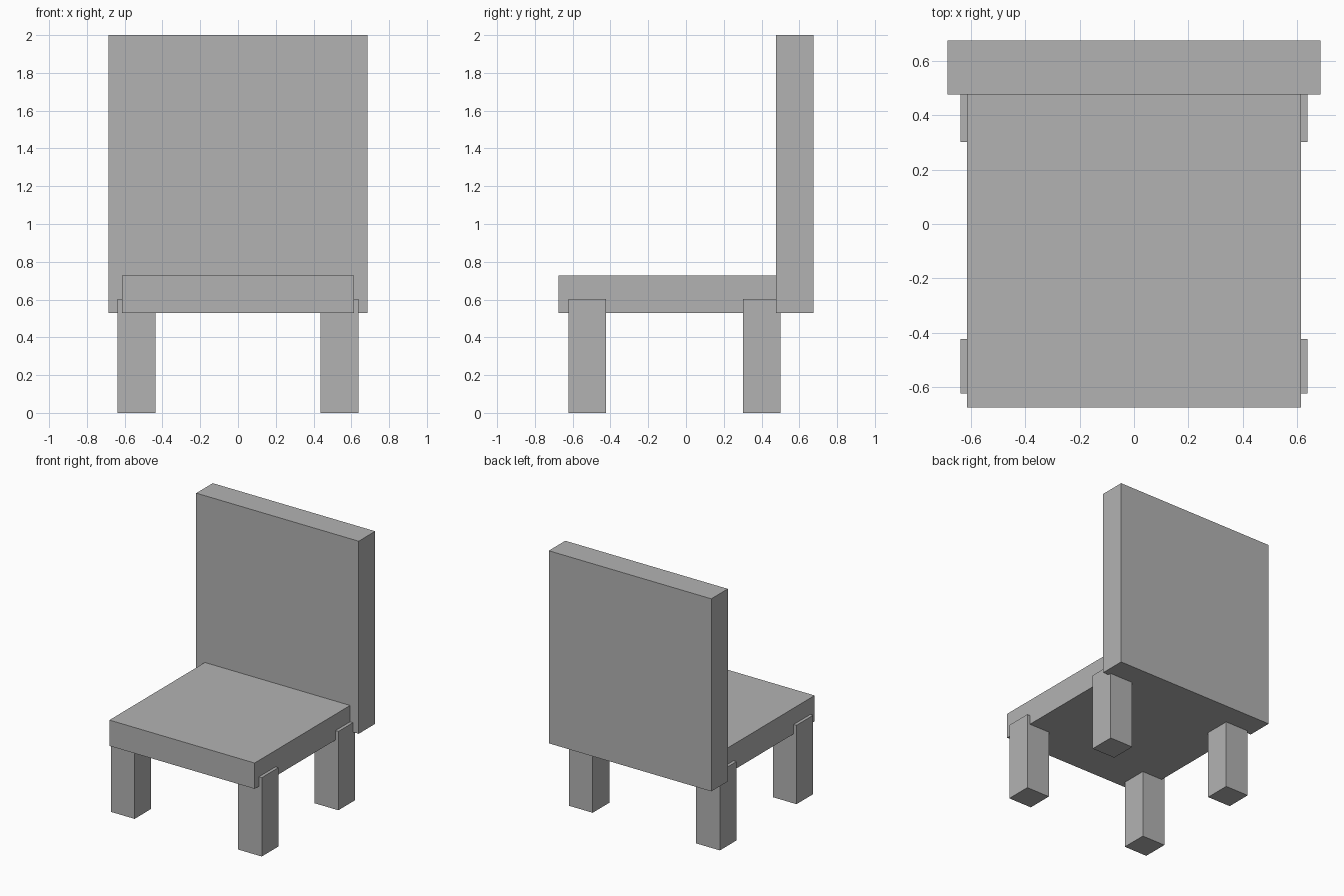
import bpy

if "Cube" in bpy.data.objects:
    bpy.data.objects.remove(bpy.data.objects["Cube"], do_unlink=True)

# Single plain grey for the whole chair
grey = bpy.data.materials.new("plain_grey")
grey.use_nodes = True
colour = (0.45, 0.45, 0.45, 1)
grey.diffuse_color = colour
grey.node_tree.nodes["Principled BSDF"].inputs["Base Color"].default_value = colour


def box(name, low, high):
    """Axis-aligned box between two corners."""
    bpy.ops.mesh.primitive_cube_add(size=1)
    obj = bpy.context.object
    obj.name = name
    for v in obj.data.vertices:
        v.co = [h if c > 0 else l for c, l, h in zip(v.co, low, high)]
    obj.data.materials.append(grey)
    return obj


# Seat slab and tall back panel
box("seat", (-0.613, -0.675, 0.53), (0.613, 0.476, 0.727))
box("backrest", (-0.686, 0.476, 0.53), (0.686, 0.675, 2.0))

# Four square legs, standing slightly proud of the seat sides
leg_width, leg_height = 0.2, 0.602
for row, y in (("front", -0.623), ("back", 0.301)):
    for side, x in (("left", 0.437), ("right", -0.637)):
        box(f"{row}_{side}_leg", (x, y, 0),
            (x + leg_width, y + leg_width, leg_height))
